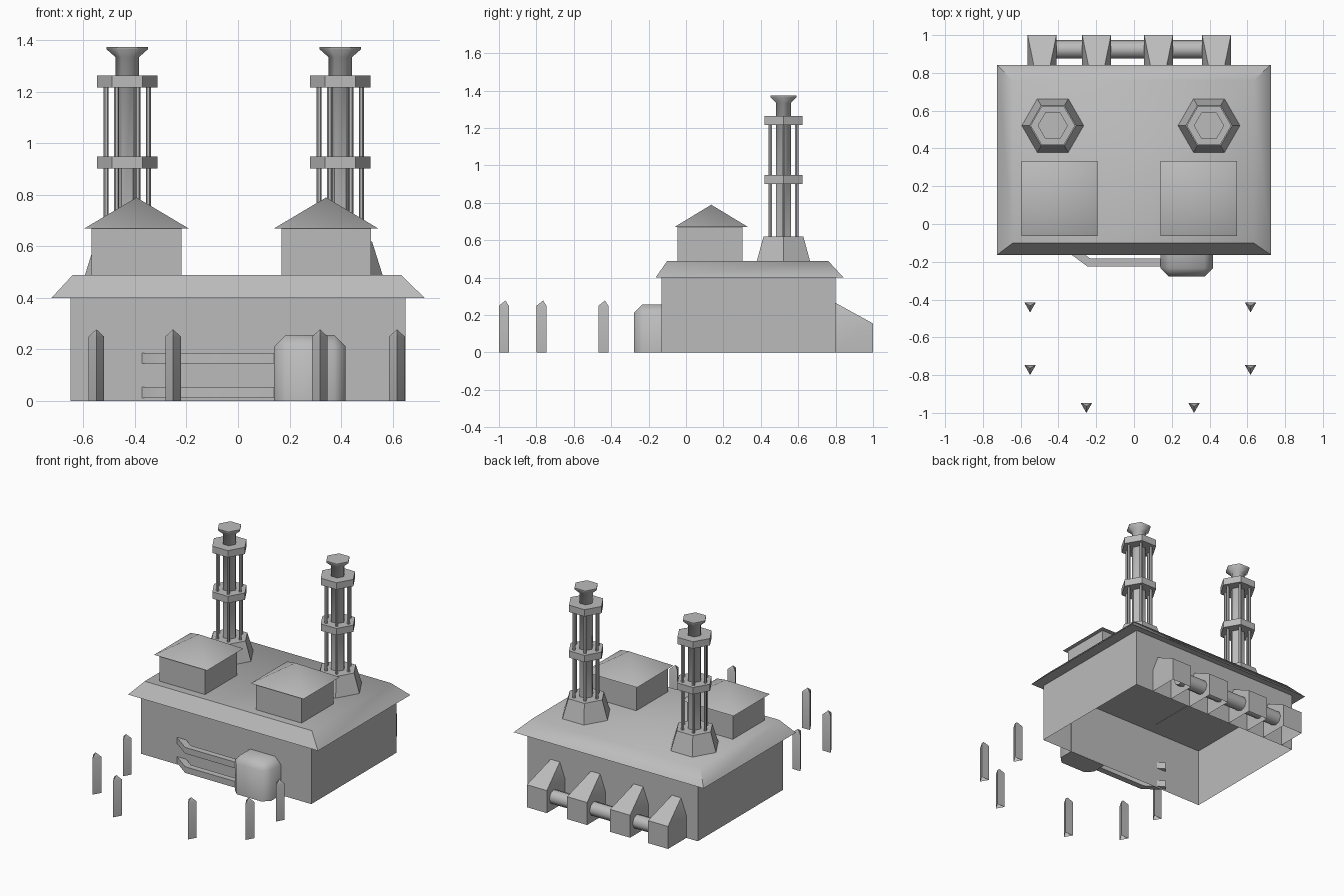
import bpy, bmesh
from math import cos, sin, tau, radians
from mathutils import Vector

cube = bpy.data.objects.get("Cube")
if cube:
    bpy.data.objects.remove(cube, do_unlink=True)

grey = bpy.data.materials.new("plain_grey")
grey.use_nodes = True
grey.diffuse_color = (0.5, 0.5, 0.5, 1)
grey.node_tree.nodes["Principled BSDF"].inputs["Base Color"].default_value = (0.5, 0.5, 0.5, 1)


def rect(cx, cy, z, hx, hy):
    return [(cx + sx * hx, cy + sy * hy, z) for sx, sy in ((-1, -1), (1, -1), (1, 1), (-1, 1))]


def ngon(cx, cy, z, r, n=6, turn=0.0):
    return [(cx + r * cos(turn + tau * i / n), cy + r * sin(turn + tau * i / n), z) for i in range(n)]


def finish(name, bm):
    bmesh.ops.recalc_face_normals(bm, faces=bm.faces)
    mesh = bpy.data.meshes.new(name)
    bm.to_mesh(mesh)
    bm.free()
    mesh.materials.append(grey)
    mesh.shade_smooth()
    mesh.set_sharp_from_angle(angle=radians(50))
    obj = bpy.data.objects.new(name, mesh)
    bpy.context.collection.objects.link(obj)


def loft(name, rings, bottom=True, top=True, tip=None):
    """Skin a stack of rings, closing the ends or rising to a tip."""
    bm = bmesh.new()
    rows = [[bm.verts.new(p) for p in ring] for ring in rings]
    n = len(rows[0])
    for a, b in zip(rows, rows[1:]):
        for i in range(n):
            j = (i + 1) % n
            bm.faces.new((a[i], a[j], b[j], b[i]))
    if bottom:
        bm.faces.new(rows[0][::-1])
    if tip:
        t = bm.verts.new(tip)
        for i in range(n):
            bm.faces.new((rows[-1][i], rows[-1][(i + 1) % n], t))
    elif top:
        bm.faces.new(rows[-1])
    finish(name, bm)


def tube(name, path, r, n, turn=0.0):
    """Sweep an n-sided section along a level path, with mitred bends."""
    pts = [Vector(p) for p in path]
    up = Vector((0, 0, 1))
    rings = []
    for i, p in enumerate(pts):
        d_in = (p - pts[max(i - 1, 0)]).normalized()
        d_out = (pts[min(i + 1, len(pts) - 1)] - p).normalized()
        d = (d_in + d_out).normalized()
        side = d.cross(up) / max(d.dot(d_in), d.dot(d_out))
        rings.append([p + r * (cos(turn + tau * k / n) * side + sin(turn + tau * k / n) * up)
                      for k in range(n)])
    loft(name, rings)


# Main hall, open underneath, with a flared roof slab
loft("hall_walls", [rect(0, 0.335, 0, 0.65, 0.465), rect(0, 0.335, 0.4, 0.65, 0.465)],
     bottom=False, top=False)
loft("hall_roof", [rect(0, 0.34, 0.4, 0.724, 0.503), rect(-0.004, 0.33, 0.49, 0.637, 0.43)])

# Roof huts with pyramid caps
for side, x in (("right", -0.394), ("left", 0.342)):
    loft(f"{side}_hut", [rect(x, 0.128, 0.398, 0.174, 0.173), rect(x, 0.128, 0.67, 0.174, 0.173)], top=False)
    loft(f"{side}_hut_roof", [rect(x, 0.135, 0.67, 0.202, 0.198)], tip=(x, 0.135, 0.79))

# Chimneys: footing, core, flared cap, two collars and six thin rods
for side, x in (("right", -0.43), ("left", 0.397)):
    y = 0.521
    loft(f"{side}_chimney_footing", [ngon(x, y, 0.48, 0.167), ngon(x, y, 0.62, 0.123)])
    loft(f"{side}_chimney_core", [ngon(x, y, z, r) for z, r in
         ((0.61, 0.046), (1.335, 0.046), (1.365, 0.08), (1.375, 0.08))])
    for label, z in (("lower", 0.902), ("upper", 1.217)):
        loft(f"{side}_chimney_{label}_collar", [ngon(x, y, z, 0.118), ngon(x, y, z + 0.047, 0.118)])
    for i, (rx, ry, _) in enumerate(ngon(x, y, 0, 0.082)):
        loft(f"{side}_chimney_rod_{i}", [ngon(rx, ry, z, 0.01) for z in (0.61, 1.22)])

# Front machine housing: box with chamfered top and front corners
bm = bmesh.new()
bmesh.ops.create_cube(bm, size=1)
for v in bm.verts:
    v.co = (0.279 + v.co.x * 0.277, -0.203 + v.co.y * 0.15, 0.128 + v.co.z * 0.255)
chamfer = []
for e in bm.edges:
    mid = (e.verts[0].co + e.verts[1].co) / 2
    on_front = mid.y < -0.27
    on_top_side = mid.z > 0.25 and mid.y < -0.14
    if mid.z > 0.01 and (on_front or on_top_side):
        chamfer.append(e)
bmesh.ops.bevel(bm, geom=chamfer, offset=0.044, segments=1, affect='EDGES')
finish("front_housing", bm)

# Square pipes from the housing bending back into the wall
for label, z in (("lower", 0.033), ("upper", 0.166)):
    tube(f"{label}_front_pipe", [(-0.36, -0.115, z), (-0.24, -0.203, z), (0.16, -0.203, z)],
         0.03, 4, tau / 8)

# Rear buttresses, open below, tapering to a short ridge at the wall
for i, x in enumerate((-0.487, -0.198, 0.13, 0.437)):
    bm = bmesh.new()
    low, high = [[bm.verts.new(p) for p in rect(x, 0.9, z, 0.076, 0.1)] for z in (0, 0.155)]
    a, b = [bm.verts.new((x + dx, 0.8, 0.265)) for dx in (-0.035, 0.035)]
    for j in (1, 2, 3):
        k = (j + 1) % 4
        bm.faces.new((low[j], low[k], high[k], high[j]))
    bm.faces.new((high[3], a, b, high[2]))
    bm.faces.new((high[0], a, high[3]))
    bm.faces.new((high[1], high[2], b))
    finish(f"rear_buttress_{i}", bm)
tube("rear_pipe", [(-0.45, 0.925, 0.085), (0.4, 0.925, 0.085)], 0.048, 8)

# Pointed three-sided stakes
for i, (x, y) in enumerate(((-0.55, -0.433), (0.617, -0.433), (-0.55, -0.764),
                            (0.617, -0.764), (-0.252, -0.965), (0.318, -0.965))):
    loft(f"stake_{i}", [ngon(x, y, z, 0.035, 3, -tau / 4) for z in (0, 0.25)],
         bottom=False, tip=(x, y, 0.278))
